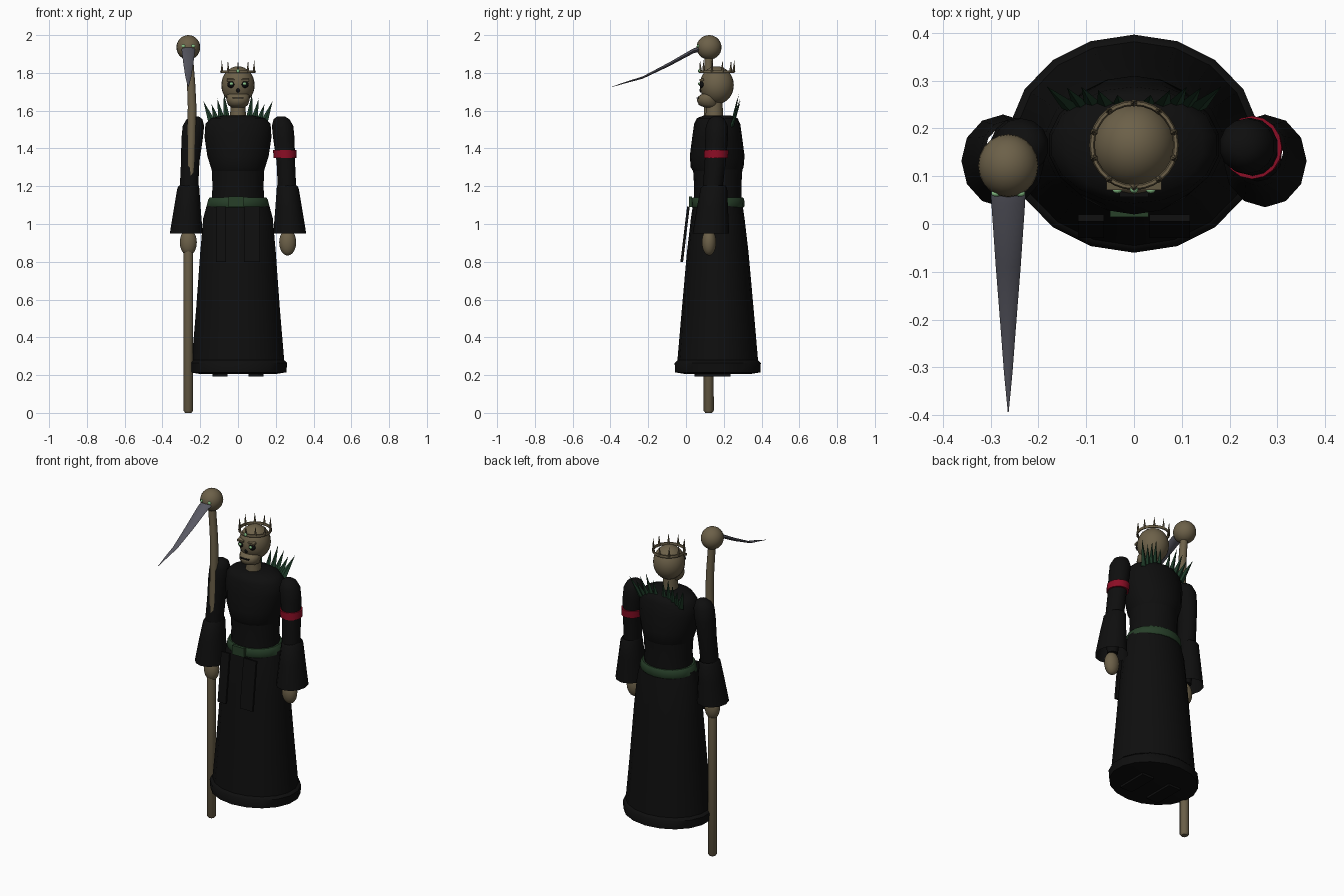
import bpy, bmesh, math
from mathutils import Vector


def material(name, rgb):
    m = bpy.data.materials.new(name)
    m.diffuse_color = (*rgb, 1)
    return m


BLACK = material("black cloth", (0.0045, 0.0045, 0.0045))
BONE = material("bone brown", (0.15, 0.118, 0.066))
GREEN = material("belt green", (0.02, 0.05, 0.022))
LEAF = material("leaf green", (0.013, 0.045, 0.022))
RED = material("arm band red", (0.26, 0.004, 0.018))
STEEL = material("blade grey", (0.1, 0.1, 0.125))
GEM = material("gem green", (0.25, 0.55, 0.25))


def finish(name, bm, mat, angle=50):
    bmesh.ops.recalc_face_normals(bm, faces=bm.faces[:])
    me = bpy.data.meshes.new(name)
    bm.to_mesh(me)
    bm.free()
    me.materials.append(mat)
    ob = bpy.data.objects.new(name, me)
    bpy.context.collection.objects.link(ob)
    bpy.ops.object.select_all(action='DESELECT')
    ob.select_set(True)
    bpy.context.view_layer.objects.active = ob
    bpy.ops.object.shade_smooth_by_angle(angle=math.radians(angle))
    return ob


def loft(name, rings, mat, sides=18, axis='Z', caps=True):
    """Rings are (centre x, y, z, radius x, other radius), joined in order."""
    bm = bmesh.new()
    loops = []
    for cx, cy, cz, ra, rb in rings:
        loop = []
        for i in range(sides):
            a = math.tau * i / sides + math.pi / 2
            u, v = ra * math.cos(a), rb * math.sin(a)
            co = (cx + u, cy + v, cz) if axis == 'Z' else (cx + u, cy, cz + v)
            loop.append(bm.verts.new(co))
        loops.append(loop)
    for lo, hi in zip(loops, loops[1:]):
        for i in range(sides):
            j = (i + 1) % sides
            bm.faces.new((lo[i], lo[j], hi[j], hi[i]))
    if caps:
        bm.faces.new(loops[0])
        bm.faces.new(loops[-1])
    return finish(name, bm, mat)


def ball(name, centre, radii, mat, seg=20, rings=12):
    bm = bmesh.new()
    bmesh.ops.create_uvsphere(bm, u_segments=seg, v_segments=rings, radius=1)
    bmesh.ops.scale(bm, vec=radii, verts=bm.verts)
    bmesh.ops.translate(bm, vec=centre, verts=bm.verts)
    return finish(name, bm, mat)


def box(name, centre, size, mat, tilt=0.0):
    bm = bmesh.new()
    bmesh.ops.create_cube(bm, size=1)
    ob = finish(name, bm, mat, 30)
    ob.scale, ob.location, ob.rotation_euler.x = size, centre, tilt
    return ob


def spike(name, base, tip, width, thick, mat, sides=4):
    base, tip = Vector(base), Vector(tip)
    bm = bmesh.new()
    bmesh.ops.create_cone(bm, cap_ends=True, segments=sides, radius1=1, radius2=0,
                          depth=(tip - base).length)
    bmesh.ops.scale(bm, vec=(width, thick, 1), verts=bm.verts)
    ob = finish(name, bm, mat, 30)
    ob.location = (base + tip) / 2
    ob.rotation_euler = Vector((0, 0, 1)).rotation_difference(tip - base).to_euler()
    return ob


CY = 0.168  # body centre in depth

# robe skirt and hem
loft("skirt", [(0, CY, 0.26, 0.25, 0.215), (0, CY, 0.55, 0.225, 0.19),
               (0, CY, 0.85, 0.203, 0.163), (0, CY, 1.03, 0.187, 0.142),
               (0, CY, 1.11, 0.165, 0.13)], BLACK)
loft("hem", [(0, CY, 0.205, 0.2, 0.17), (0, CY, 0.215, 0.26, 0.226),
             (0, CY, 0.265, 0.264, 0.228), (0, CY, 0.28, 0.247, 0.213)], BLACK)

# torso with an overlapping mantle
loft("torso", [(0, CY, 1.08, 0.145, 0.128), (0, CY, 1.2, 0.137, 0.125),
               (0, CY, 1.36, 0.145, 0.135)], BLACK)
loft("mantle", [(0, 0.165, 1.28, 0.14, 0.128), (0, 0.165, 1.3, 0.146, 0.14),
                (0, 0.165, 1.36, 0.165, 0.145), (0, 0.165, 1.46, 0.18, 0.132),
                (0, 0.165, 1.53, 0.175, 0.122), (0, 0.165, 1.56, 0.145, 0.108),
                (0, 0.165, 1.575, 0.08, 0.07)], BLACK)

# belt, buckle and hanging strips
loft("belt", [(0, CY, 1.088, 0.162, 0.137), (0, CY, 1.095, 0.168, 0.142),
              (0, CY, 1.13, 0.16, 0.14), (0, CY, 1.14, 0.152, 0.134)], GREEN)
box("buckle", (-0.01, 0.024, 1.117), (0.08, 0.018, 0.055), GREEN)
for x, w in ((-0.09, 0.055), (0.075, 0.085)):
    box("sash_strip", (x, -0.005, 0.945), (w, 0.014, 0.295), BLACK, -0.12)

for s in (-1, 1):
    # arms, open bell sleeves, hands and shoes
    loft("arm", [(s * 0.265, 0.13, 0.96, 0.03, 0.03), (s * 0.26, 0.14, 1.18, 0.05, 0.052),
                 (s * 0.253, 0.155, 1.33, 0.05, 0.056), (s * 0.243, 0.162, 1.45, 0.058, 0.06),
                 (s * 0.236, 0.163, 1.52, 0.058, 0.058), (s * 0.23, 0.163, 1.555, 0.043, 0.042),
                 (s * 0.228, 0.163, 1.57, 0.02, 0.02)], BLACK, 14)
    loft("sleeve", [(s * 0.274, 0.132, 0.95, 0.087, 0.097), (s * 0.268, 0.14, 1.09, 0.07, 0.082),
                    (s * 0.263, 0.148, 1.19, 0.058, 0.07),
                    (s * 0.26, 0.15, 1.205, 0.052, 0.058)], BLACK, 12, caps=False)
    ball("hand", (s * 0.263, 0.122, 0.903), (0.045, 0.038, 0.07), BONE)
    box("shoe", (s * 0.095, 0.14, 0.215), (0.08, 0.19, 0.045), BLACK)

# red band on one arm
loft("arm_band", [(0.25, 0.158, 1.35, 0.061, 0.064), (0.247, 0.16, 1.393, 0.062, 0.066)],
     RED, 16)

# leaf collar fanned behind the neck
for bx, tx, ty, tz in ((0.13, 0.183, 0.288, 1.65), (0.105, 0.14, 0.285, 1.635),
                       (0.08, 0.11, 0.287, 1.665), (0.055, 0.075, 0.28, 1.69),
                       (0.025, 0.035, 0.27, 1.66)):
    for s in (-1, 1):
        spike("collar_leaf", (s * bx, 0.243, 1.52), (s * tx, ty, tz), 0.023, 0.01, LEAF)

# neck and head
loft("neck", [(0, 0.15, 1.54, 0.045, 0.047), (0, 0.15, 1.66, 0.038, 0.043)], BONE, 14)
ball("skull", (0, 0.163, 1.735), (0.088, 0.09, 0.1), BONE, 24, 16)
loft("jaw", [(0, 0.13, 1.618, 0.035, 0.035), (0, 0.12, 1.63, 0.052, 0.052),
             (0, 0.117, 1.655, 0.061, 0.06), (0, 0.122, 1.675, 0.062, 0.057),
             (0, 0.13, 1.69, 0.058, 0.045)], BONE, 16)
box("mouth", (0, 0.062, 1.667), (0.06, 0.012, 0.005), BLACK)
ball("nose_hole", (0, 0.079, 1.708), (0.01, 0.008, 0.012), BLACK, 10, 6)
for s in (-1, 1):
    ball("eye_socket", (s * 0.035, 0.085, 1.738), (0.022, 0.014, 0.018), BLACK, 12, 8)
    ball("eye", (s * 0.035, 0.071, 1.742), (0.01, 0.007, 0.008), GEM, 10, 6)
    box("brow", (s * 0.036, 0.083, 1.763), (0.042, 0.022, 0.012), BONE, 0.2)

# crown ring with points and a front gem
bm = bmesh.new()
N, M, grid = 28, 6, []
for i in range(N):
    a = math.tau * i / N
    row = []
    for j in range(M):
        b = math.tau * j / M
        r = 0.088 + 0.006 * math.cos(b)
        row.append(bm.verts.new((r * math.cos(a), 0.165 + r * math.sin(a),
                                 1.806 + 0.009 * math.sin(b))))
    grid.append(row)
for i in range(N):
    for j in range(M):
        k, l = (i + 1) % N, (j + 1) % M
        bm.faces.new((grid[i][j], grid[k][j], grid[k][l], grid[i][l]))
finish("crown_ring", bm, BONE)
for i in range(10):
    a = math.tau * i / 10 - math.pi / 2
    c, d = math.cos(a), math.sin(a)
    spike("crown_point", (0.088 * c, 0.165 + 0.088 * d, 1.805),
          (0.091 * c, 0.165 + 0.091 * d, 1.868), 0.008, 0.008, BONE, 6)
ball("crown_gem", (0, 0.072, 1.81), (0.009, 0.008, 0.011), GEM, 10, 6)

# scythe-like staff
SX = -0.263
loft("staff", [(SX, 0.12, 0, 0.018, 0.018), (SX, 0.12, 0.012, 0.027, 0.027),
               (SX, 0.12, 0.85, 0.026, 0.026), (-0.252, 0.12, 1.2, 0.024, 0.025),
               (-0.245, 0.12, 1.5, 0.024, 0.025), (-0.243, 0.12, 1.62, 0.024, 0.025),
               (-0.248, 0.12, 1.74, 0.023, 0.024), (-0.26, 0.12, 1.9, 0.022, 0.023)], BONE, 10)
ball("staff_knob", (SX, 0.122, 1.935), (0.063, 0.066, 0.065), BONE, 20, 14)
loft("blade", [(SX, 0.085, 1.93, 0.037, 0.014), (SX, 0.04, 1.917, 0.035, 0.013),
               (SX, -0.09, 1.845, 0.026, 0.01), (SX, -0.23, 1.775, 0.015, 0.006),
               (SX, -0.31, 1.752, 0.009, 0.004), (SX, -0.393, 1.726, 0.001, 0.001)],
     STEEL, 8, 'Y')
for s in (-1, 1):
    ball("knob_gem", (SX + s * 0.025, 0.064, 1.942), (0.011, 0.007, 0.009), GEM, 10, 6)
